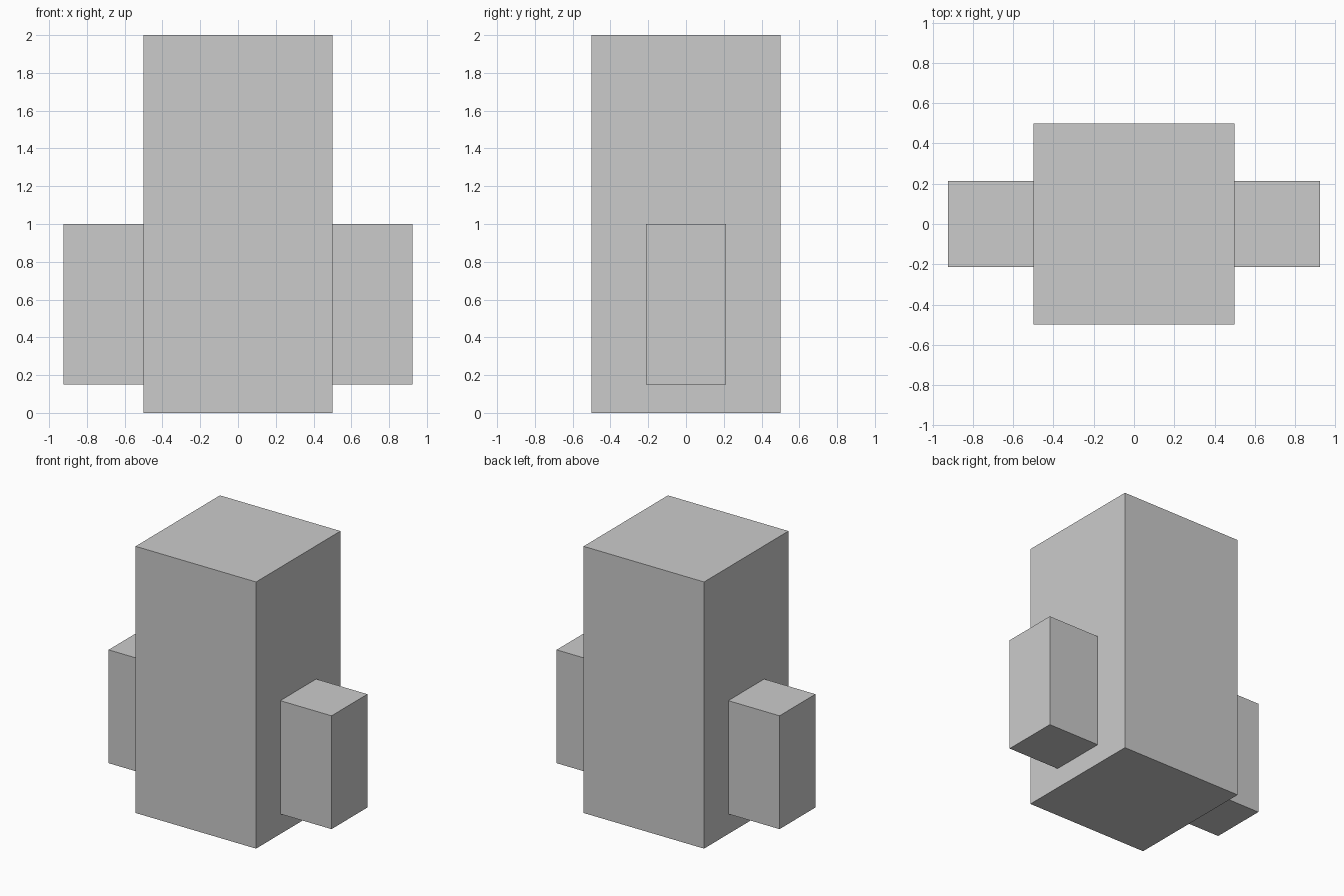
import bpy

if "Cube" in bpy.data.objects:
    bpy.data.objects.remove(bpy.data.objects["Cube"])


def box(name, size, center):
    bpy.ops.mesh.primitive_cube_add(size=1, location=center)
    obj = bpy.context.object
    obj.name = name
    obj.scale = size
    bpy.ops.object.transform_apply(location=False, rotation=False, scale=True)
    return obj


# Tall central block
box("main_block", (1, 1, 2), (0, 0, 1))

# Side blocks: same proportions, smaller, flush against the left and right faces
s = 0.425
for side, sign in (("left", -1), ("right", 1)):
    box(side + "_side_block", (s, s, 2 * s), (sign * (0.5 + s / 2), 0, 1 - s))
